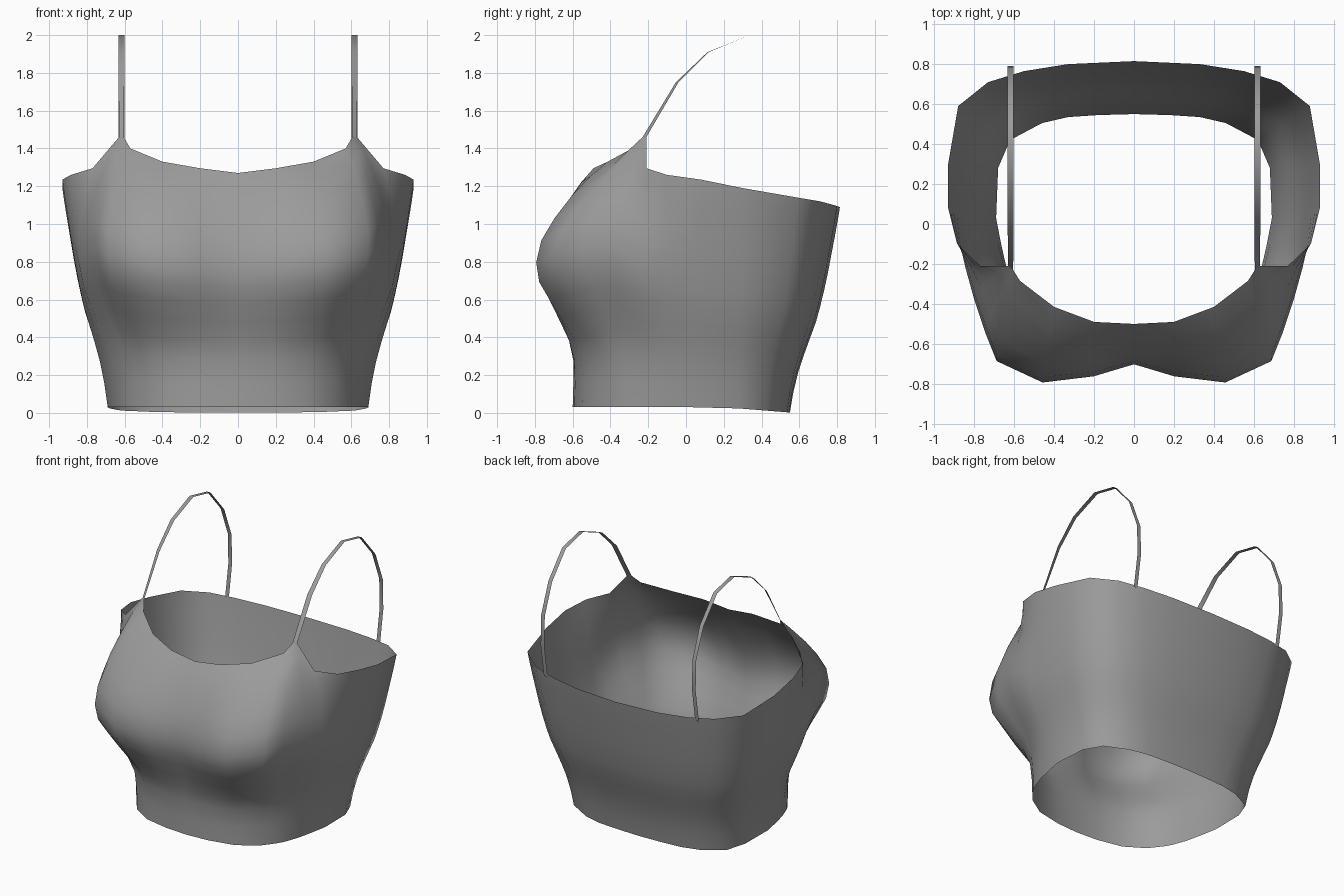
import bpy
import math

cube = bpy.data.objects.get("Cube")
if cube:
    bpy.data.objects.remove(cube, do_unlink=True)

grey = bpy.data.materials.new("grey_fabric")
grey.use_nodes = True
colour = (0.33, 0.33, 0.33, 1.0)
grey.diffuse_color = colour
grey.node_tree.nodes["Principled BSDF"].inputs["Base Color"].default_value = colour


def mirrored_sheet(name, columns):
    """Skin neighbouring columns of points with quads and mirror across x."""
    rows = len(columns[0])
    verts = [p for col in columns for p in col]
    faces = []
    for i in range(len(columns) - 1):
        for j in range(rows - 1):
            a, b = i * rows + j, (i + 1) * rows + j
            faces.append((a, b, b + 1, a + 1))
    mesh = bpy.data.meshes.new(name)
    mesh.from_pydata(verts, [], faces)
    mesh.shade_smooth()
    mesh.materials.append(grey)
    obj = bpy.data.objects.new(name, mesh)
    bpy.context.collection.objects.link(obj)
    mirror = obj.modifiers.new("Mirror", 'MIRROR')
    mirror.use_clip = True
    mirror.merge_threshold = 0.0005
    return obj


# Hem outline, from front centre round the left side to back centre (x, y)
hem = [(0, -.60), (.17, -.59), (.36, -.55), (.50, -.46), (.57, -.37),
       (.60, -.32), (.64, -.21), (.665, -.10), (.69, .03), (.68, .28),
       (.62, .42), (.46, .505), (.33, .535), (.18, .545), (0, .55)]

# Top edge: neckline, strap point, armhole, back (x, y, z)
rim = [(0, -.50, 1.27), (.20, -.49, 1.295), (.40, -.415, 1.33),
       (.57, -.285, 1.40), (.605, -.23, 1.46), (.63, -.21, 1.46),
       (.77, -.21, 1.295), (.885, -.10, 1.26), (.93, .08, 1.235),
       (.93, .30, 1.19), (.88, .59, 1.14), (.73, .71, 1.12),
       (.55, .765, 1.105), (.33, .80, 1.095), (0, .815, 1.09)]

# Bust fullness of the front columns (outward x, forward y)
bust = [(0, .17), (.01, .24), (.07, .335), (.14, .345), (.15, .27),
        (.18, .13), (.11, .01), (.03, 0)] + [(0, 0)] * 7

# Vertical profile: height fraction, flare from hem to rim, bust bulge
profile = [(0, 0, 0), (.10, .07, .02), (.20, .17, .08), (.28, .28, .24),
           (.36, .40, .49), (.44, .52, .73), (.51, .60, .92), (.59, .68, 1),
           (.68, .76, .95), (.77, .83, .77), (.86, .90, .53),
           (.94, .96, .26), (1, 1, 0)]

# Body of the top
columns = []
for (hx, hy), (rx, ry, rz), (bx, by) in zip(hem, rim, bust):
    hz = .03 - .028 * max(0, (hy - .2) / .35)
    columns.append([(hx + (rx - hx) * s + bx * b,
                     hy + (ry - hy) * s - by * b,
                     hz + (rz - hz) * t) for t, s, b in profile])
mirrored_sheet("bodice", columns)

# Shoulder straps: thin ribbons arching from neckline to back (y, z)
arch = [(-.21, 1.46), (-.04, 1.75), (.12, 1.91), (.34, 2.0), (.54, 1.955),
        (.70, 1.77), (.785, 1.55), (.79, 1.33), (.752, 1.09)]
tilt = [.02, .014, .006] + [0] * 6
inner = [(.602, y - d, z) for (y, z), d in zip(arch, tilt)]
inner[0] = rim[4]
outer = [(.632, y, z) for y, z in arch]
outer[0] = rim[5]
mirrored_sheet("shoulder_straps", [inner, outer])
